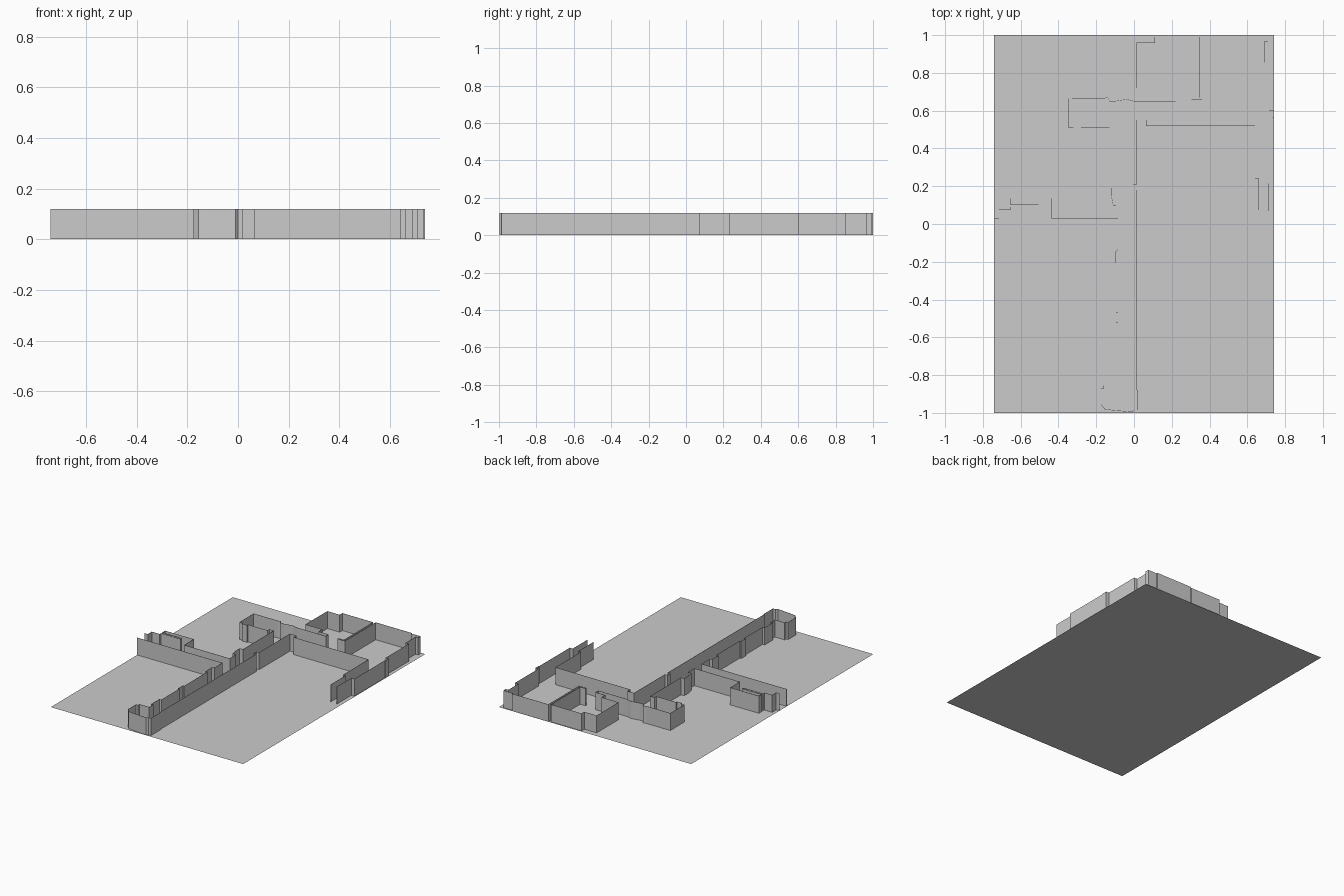
import bpy

WALL_HEIGHT = 0.12
WALL_THICKNESS = 0.002
HALF_WIDTH, HALF_DEPTH = 0.74, 1.0

if "Cube" in bpy.data.objects:
    bpy.data.objects.remove(bpy.data.objects["Cube"], do_unlink=True)

# One plain grey for everything
grey = bpy.data.materials.new("plain grey")
grey.use_nodes = True
grey.diffuse_color = (0.6, 0.6, 0.6, 1)
grey.node_tree.nodes["Principled BSDF"].inputs["Base Color"].default_value = grey.diffuse_color


def make_object(name, verts, faces):
    mesh = bpy.data.meshes.new(name)
    mesh.from_pydata(verts, [], faces)
    mesh.materials.append(grey)
    obj = bpy.data.objects.new(name, mesh)
    bpy.context.collection.objects.link(obj)
    return obj


def trace(start, axis, steps):
    """Plan outline: a number moves along one axis, then the other;
    a pair is a slanted move to that point and keeps the next axis."""
    points = [start]
    for step in steps:
        if isinstance(step, tuple):
            points.append(step)
            continue
        x, y = points[-1]
        points.append((step, y) if axis == "x" else (x, step))
        axis = "y" if axis == "x" else "x"
    return points


def make_wall(name, start, axis, steps):
    """Raise a plan outline into a very thin upright wall."""
    points = trace(start, axis, steps)
    count = len(points)
    verts = [(x, y, z) for z in (0, WALL_HEIGHT) for x, y in points]
    faces = [(i, i + 1, count + i + 1, count + i) for i in range(count - 1)]
    wall = make_object(name, verts, faces)
    solid = wall.modifiers.new("thickness", "SOLIDIFY")
    solid.thickness = WALL_THICKNESS
    solid.offset = 0


# Ground sheet
make_object("floor", [(sx * HALF_WIDTH, sy * HALF_DEPTH, 0)
                      for sx, sy in ((-1, -1), (1, -1), (1, 1), (-1, 1))], [(0, 1, 2, 3)])

# Outer wall of the back left room, up to its doorway
make_wall("back_left_room_wall", (.71, .07), "y",
          [.23, .733, .565, .738, .6, .715, .855, .69, .965, .71, .99, .64,
           .998, .36, .66])

# Partition and small back room
make_wall("back_room_wall", (.36, .66), "x",
          [.305, .67, .345, .99, .11, .96, .015, .72, .145, .68, .22, .65, 0])

# Alcove off the crossing, and the corridor side behind the right branch
make_wall("alcove_wall", (0, .65), "x",
          [(-.04, .66), (-.1, .65), (-.13, .65), (-.14, .67), (-.16, .665),
           -.345, .51, -.32, .5, -.28, .51, -.13, .53, -.095, .19, -.12, .15,
           (-.11, .1), -.085, .03])

# Back side of the right branch with its stepped recess and shelf
make_wall("right_branch_back_wall", (-.085, .03), "x",
          [-.435, .135, -.655, .105, -.505, .09, -.655, .075, -.715, .03, -.74])

# Front side of the right branch and the long corridor's right side
make_wall("corridor_right_wall", (-.74, -.05), "x",
          [-.085, -.135, (-.1, -.15), (-.1, -.215), -.085, -.47, -.095, -.52,
           -.085, -.72, -.1, -.81, -.085, -.855])

# Rounded bay at the front end of the corridor
make_wall("front_bay_wall", (-.085, -.855), "x",
          [-.16, -.87, -.175, -.955, (-.155, -.98), (-.12, -.985),
           (-.01, -.995), (0, -.985), .02, -.88, .015])

# Long left side of the corridor, turning into the left hall
make_wall("corridor_left_wall", (.015, -.88), "y",
          [.18, -.005, .21, .015, .55, .065, .52, .64, .24, .66, .075])
